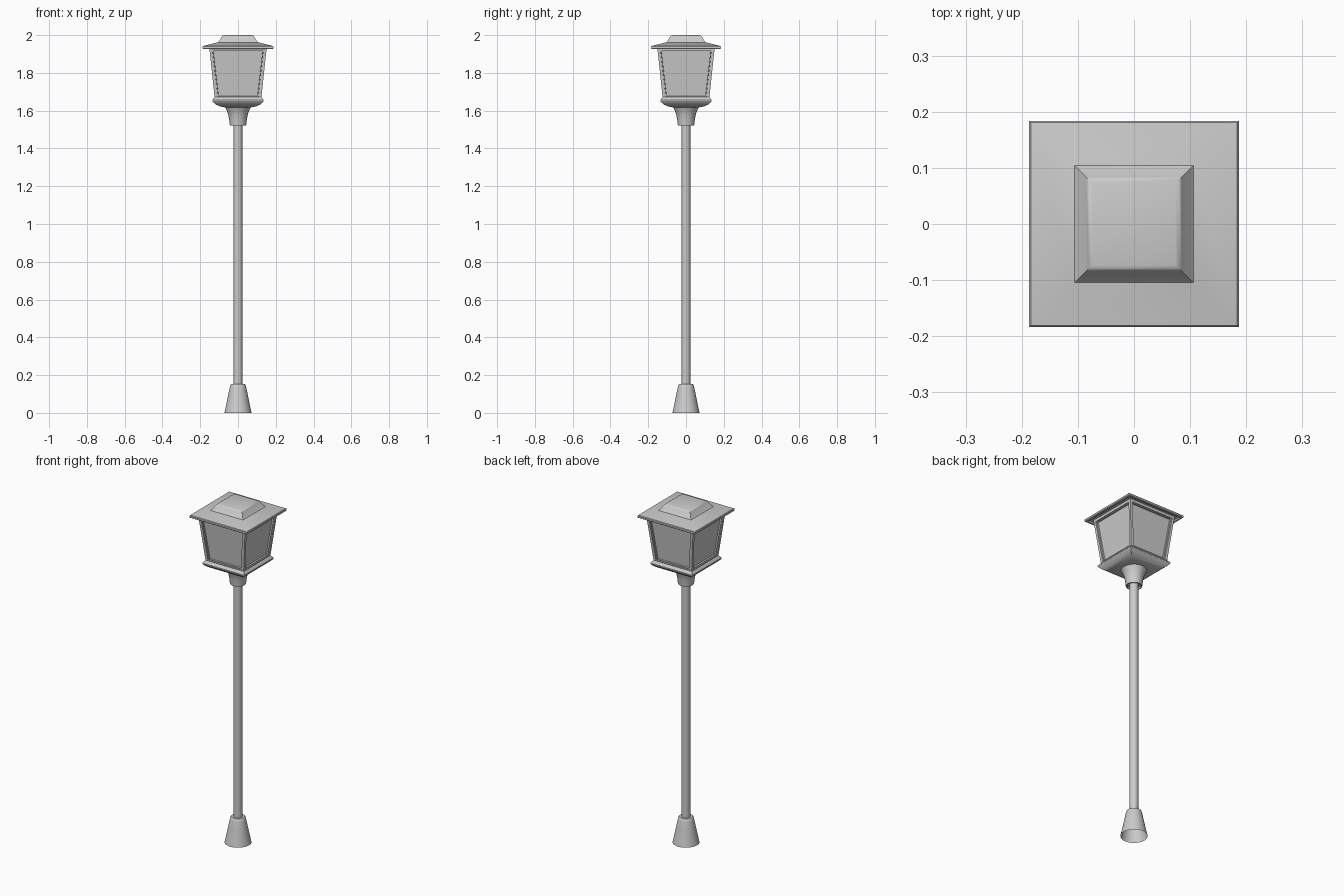
import bpy, bmesh, math

if "Cube" in bpy.data.objects:
    bpy.data.objects.remove(bpy.data.objects["Cube"])

def finish(bm, name, angle=30):
    bmesh.ops.recalc_face_normals(bm, faces=bm.faces)
    me = bpy.data.meshes.new(name)
    bm.to_mesh(me)
    bm.free()
    ob = bpy.data.objects.new(name, me)
    bpy.context.collection.objects.link(ob)
    bpy.context.view_layer.objects.active = ob
    bpy.ops.object.select_all(action='DESELECT')
    ob.select_set(True)
    bpy.ops.object.shade_smooth_by_angle(angle=math.radians(angle))
    return ob

def loft(bm, rings, caps=(False, False)):
    loops = [[bm.verts.new(p) for p in r] for r in rings]
    n = len(loops[0])
    sides = []
    for a, b in zip(loops, loops[1:]):
        for i in range(n):
            j = (i + 1) % n
            sides.append(bm.faces.new((a[i], a[j], b[j], b[i])))
    if caps[0]:
        bm.faces.new(loops[0][::-1])
    if caps[1]:
        bm.faces.new(loops[-1])
    return sides

def round_part(name, profile, n=32, caps=(False, False)):
    bm = bmesh.new()
    loft(bm, [[(r * math.cos(2 * math.pi * i / n), r * math.sin(2 * math.pi * i / n), z)
               for i in range(n)] for r, z in profile], caps)
    return finish(bm, name)

def square(h, z, sy=1.0):
    return [(-h, -h * sy, z), (h, -h * sy, z), (h, h * sy, z), (-h, h * sy, z)]

def square_part(name, profile, caps=(True, True), sy=1.0):
    bm = bmesh.new()
    loft(bm, [square(h, z, sy) for h, z in profile], caps)
    return finish(bm, name)

# hollow flared foot and pole
round_part("foot", [(.072, 0), (.062, .045), (.052, .095), (.043, .138), (.040, .148),
                    (.036, .152), (.022, .152)])
round_part("pole", [(.023, .10), (.023, 1.56)], 24, (True, True))

# flared collar carrying the lantern
round_part("collar", [(.023, 1.535), (.036, 1.532), (.038, 1.522), (.043, 1.522), (.045, 1.535),
                      (.047, 1.555), (.052, 1.58), (.059, 1.60), (.070, 1.622)])

# square tray with a rounded underside
square_part("lantern_tray", [(.070, 1.618), (.095, 1.622), (.115, 1.631), (.132, 1.645),
                             (.136, 1.651), (.136, 1.657), (.128, 1.668), (.124, 1.672)])

# tapered lantern body, each side framed with a recessed pane
bm = bmesh.new()
sides = loft(bm, [square(.123, 1.66), square(.152, 1.935)], (True, True))
bmesh.ops.recalc_face_normals(bm, faces=bm.faces)
bmesh.ops.inset_individual(bm, faces=sides, thickness=.022, depth=0)
bmesh.ops.inset_individual(bm, faces=sides, thickness=.001, depth=-.005)
bmesh.ops.inset_individual(bm, faces=sides, thickness=.006, depth=0)
bmesh.ops.inset_individual(bm, faces=sides, thickness=.001, depth=-.008)
finish(bm, "lantern_body")

# stepped roof with a shallow recess underneath
square_part("roof", [(.150, 1.936), (.172, 1.936), (.174, 1.927), (.184, 1.927), (.187, 1.930),
                     (.187, 1.939), (.184, 1.943), (.106, 1.962), (.100, 1.968),
                     (.085, 1.993), (.080, 1.998), (.074, 2.0)], sy=.984)
